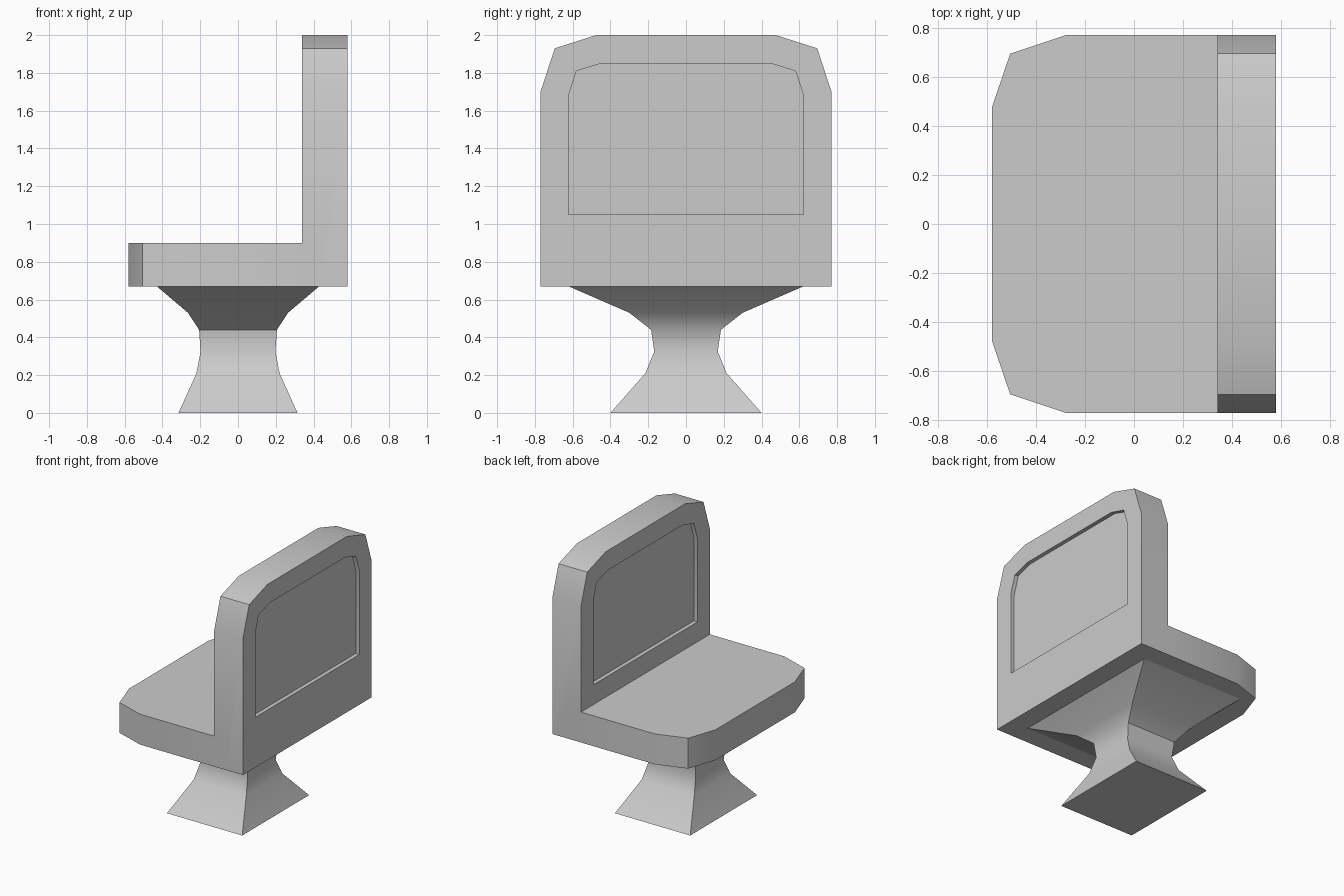
import bpy, bmesh
from math import radians

if "Cube" in bpy.data.objects:
    bpy.data.objects.remove(bpy.data.objects["Cube"])


def make_object(name, bm):
    bmesh.ops.recalc_face_normals(bm, faces=bm.faces)
    mesh = bpy.data.meshes.new(name)
    bm.to_mesh(mesh)
    bm.free()
    obj = bpy.data.objects.new(name, mesh)
    bpy.context.collection.objects.link(obj)
    return obj


def prism(name, points, offset):
    bm = bmesh.new()
    face = bm.faces.new([bm.verts.new(p) for p in points])
    new = bmesh.ops.extrude_face_region(bm, geom=[face])["geom"]
    verts = [v for v in new if isinstance(v, bmesh.types.BMVert)]
    bmesh.ops.translate(bm, verts=verts, vec=offset)
    return make_object(name, bm)


def mirrored(half):
    # half outline is (width, along); add the mirrored side
    return half + [(-w, a) for w, a in reversed(half)]


def boolean(obj, other, operation):
    bpy.context.view_layer.objects.active = obj
    mod = obj.modifiers.new("boolean", "BOOLEAN")
    mod.operation = operation
    mod.solver = "EXACT"
    mod.object = other
    bpy.ops.object.modifier_apply(modifier=mod.name)
    bpy.data.objects.remove(other)


def smooth(obj):
    bpy.ops.object.select_all(action="DESELECT")
    obj.select_set(True)
    bpy.context.view_layer.objects.active = obj
    bpy.ops.object.shade_smooth_by_angle(angle=radians(35))


# Upright backrest, clipped top corners
back = mirrored([(0.77, 0.67), (0.77, 1.70), (0.695, 1.93), (0.475, 2.0)])
body = prism("seat_and_backrest", [(0.34, y, z) for y, z in back], (0.24, 0, 0))

# Seat slab, clipped front corners, merged into the backrest
slab = mirrored([(0.77, 0.46), (0.77, -0.28), (0.695, -0.505), (0.475, -0.58)])
seat = prism("seat", [(x, y, 0.67) for y, x in slab], (0, 0, 0.23))
boolean(body, seat, "UNION")

# Shallow recessed panels on both faces of the backrest
panel = mirrored([(0.622, 1.05), (0.622, 1.68), (0.58, 1.81), (0.45, 1.85)])
for x in (0.27, 0.55):
    cutter = prism("panel_cutter", [(x, y, z) for y, z in panel], (0.10, 0, 0))
    boolean(body, cutter, "DIFFERENCE")
smooth(body)

# Waisted rectangular pedestal: half x, half y, height
levels = [(0.315, 0.40, 0), (0.22, 0.215, 0.21), (0.198, 0.168, 0.325),
          (0.206, 0.185, 0.44), (0.265, 0.30, 0.53), (0.43, 0.622, 0.67)]
bm = bmesh.new()
rings = [[bm.verts.new((sx * hx, sy * hy, z))
          for sx, sy in ((-1, -1), (1, -1), (1, 1), (-1, 1))]
         for hx, hy, z in levels]
for low, high in zip(rings, rings[1:]):
    for i in range(4):
        j = (i + 1) % 4
        bm.faces.new((low[i], low[j], high[j], high[i]))
bm.faces.new(rings[0][::-1])
bm.faces.new(rings[-1])
smooth(make_object("pedestal", bm))
